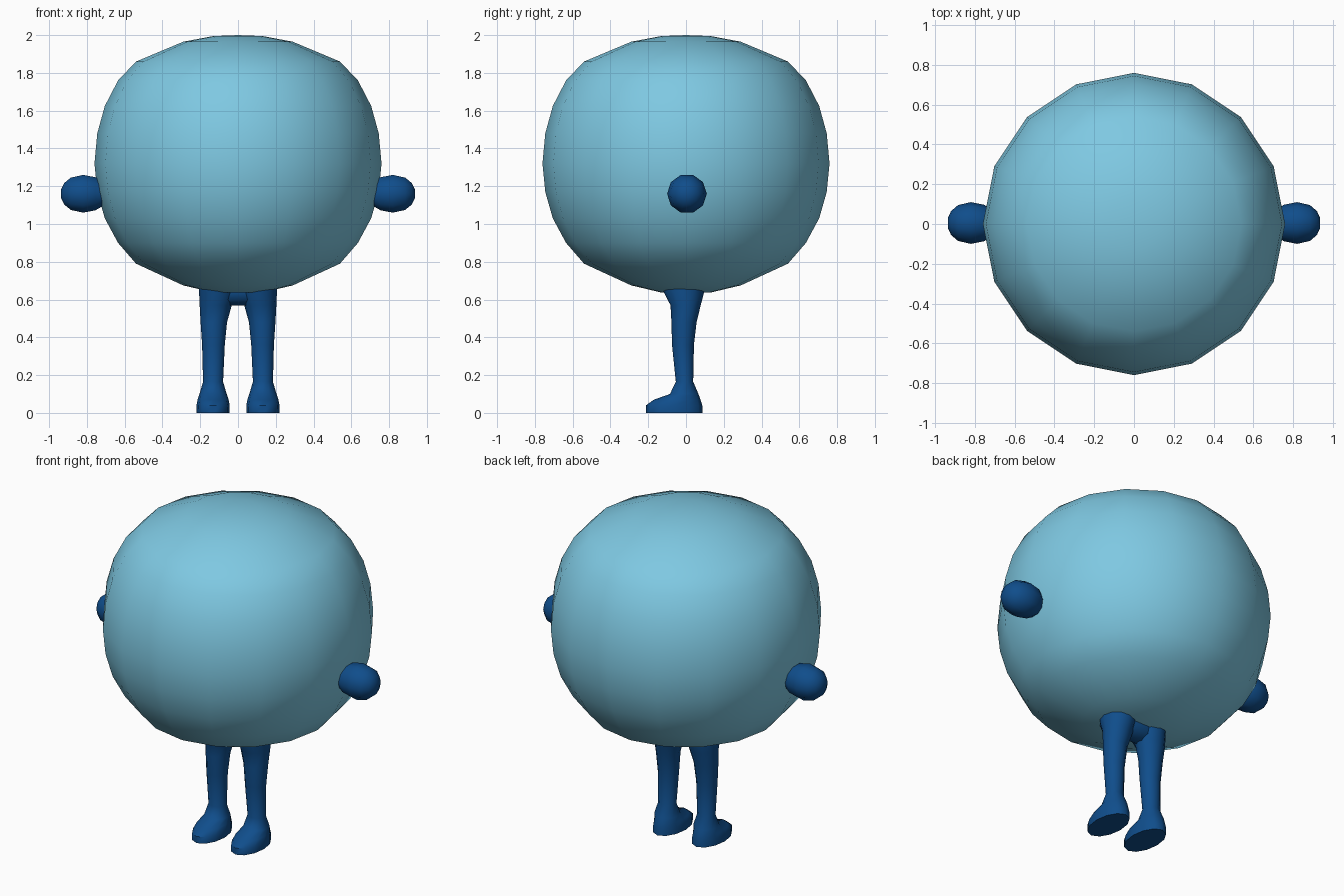
import bpy, bmesh, math
from mathutils import Vector

if "Cube" in bpy.data.objects:
    bpy.data.objects.remove(bpy.data.objects["Cube"])


def material(name, rgb):
    m = bpy.data.materials.new(name)
    m.diffuse_color = (*rgb, 1)
    m.use_nodes = True
    m.node_tree.nodes["Principled BSDF"].inputs["Base Color"].default_value = m.diffuse_color
    return m


LIGHT = material("light_blue", (0.21, 0.58, 0.76))
DARK = material("dark_blue", (0.005, 0.075, 0.26))


def loft(name, rings, mat, angle=40):
    """Skin a list of closed rings of points and cap both ends."""
    bm = bmesh.new()
    loops = [[bm.verts.new(p) for p in ring] for ring in rings]
    n = len(loops[0])
    for a, b in zip(loops, loops[1:]):
        for i in range(n):
            j = (i + 1) % n
            bm.faces.new((a[i], a[j], b[j], b[i]))
    for end in (loops[0], loops[-1]):
        c = bm.verts.new(sum((v.co for v in end), Vector()) / n)
        for i in range(n):
            bm.faces.new((end[i], end[(i + 1) % n], c))
    bmesh.ops.recalc_face_normals(bm, faces=bm.faces)
    me = bpy.data.meshes.new(name)
    bm.to_mesh(me)
    bm.free()
    me.materials.append(mat)
    ob = bpy.data.objects.new(name, me)
    bpy.context.collection.objects.link(ob)
    bpy.ops.object.select_all(action='DESELECT')
    ob.select_set(True)
    bpy.context.view_layer.objects.active = ob
    bpy.ops.object.shade_smooth_by_angle(angle=math.radians(angle))
    return ob


def ring_z(z, cx, rx, y0, y1, n):
    """Horizontal oval at height z spanning y0 to y1."""
    cy, ry = (y0 + y1) / 2, (y1 - y0) / 2
    return [(cx + rx * math.cos(2 * math.pi * i / n),
             cy + ry * math.sin(2 * math.pi * i / n), z) for i in range(n)]


def ring_x(x, cy, cz, r, n):
    """Upright circle facing along x."""
    return [(x, cy + r * math.cos(2 * math.pi * i / n),
             cz + r * math.sin(2 * math.pi * i / n)) for i in range(n)]


# Round body, 16 sides
profile = [(0.13, 0.637), (0.29, 0.675), (0.54, 0.79), (0.635, 0.90), (0.705, 1.03),
           (0.745, 1.17), (0.76, 1.32), (0.745, 1.48), (0.705, 1.625), (0.635, 1.76),
           (0.54, 1.86), (0.29, 1.965), (0.13, 1.995)]
body = loft("body", [ring_z(z, 0, r, -r, r, 16) for r, z in profile], LIGHT)
body.data.vertices[-1].co.z = 2.0
body.data.vertices[-2].co.z = 0.635

# Leg and foot sections: z, centre x, half width, front y, back y
leg = [(0.0, 0.132, 0.087, -0.212, 0.088),
       (0.04, 0.132, 0.088, -0.212, 0.086),
       (0.07, 0.132, 0.082, -0.17, 0.077),
       (0.10, 0.132, 0.072, -0.085, 0.066),
       (0.165, 0.132, 0.053, -0.054, 0.038),
       (0.36, 0.130, 0.060, -0.074, 0.042),
       (0.48, 0.128, 0.070, -0.077, 0.056),
       (0.57, 0.118, 0.085, -0.082, 0.078),
       (0.64, 0.108, 0.098, -0.118, 0.096),
       (0.72, 0.105, 0.10, -0.12, 0.10)]

# Hand and wrist sections: x, radius
hand = [(0.66, 0.05), (0.715, 0.068), (0.755, 0.092), (0.82, 0.105),
        (0.885, 0.09), (0.92, 0.06), (0.936, 0.025)]

for side, s in (("right", 1), ("left", -1)):
    loft(side + "_leg", [ring_z(z, s * cx, rx, y0, y1, 12) for z, cx, rx, y0, y1 in leg], DARK, 50)
    loft(side + "_hand", [ring_x(s * x, 0.005, 1.16, r, 10) for x, r in hand], DARK)

# Hips bridging the legs
hips = [(-0.12, 0.06), (-0.04, 0.075), (0.04, 0.075), (0.12, 0.06)]
loft("hips", [ring_x(x, -0.005, 0.645, r + 0.005, 10) for x, r in hips], DARK)
